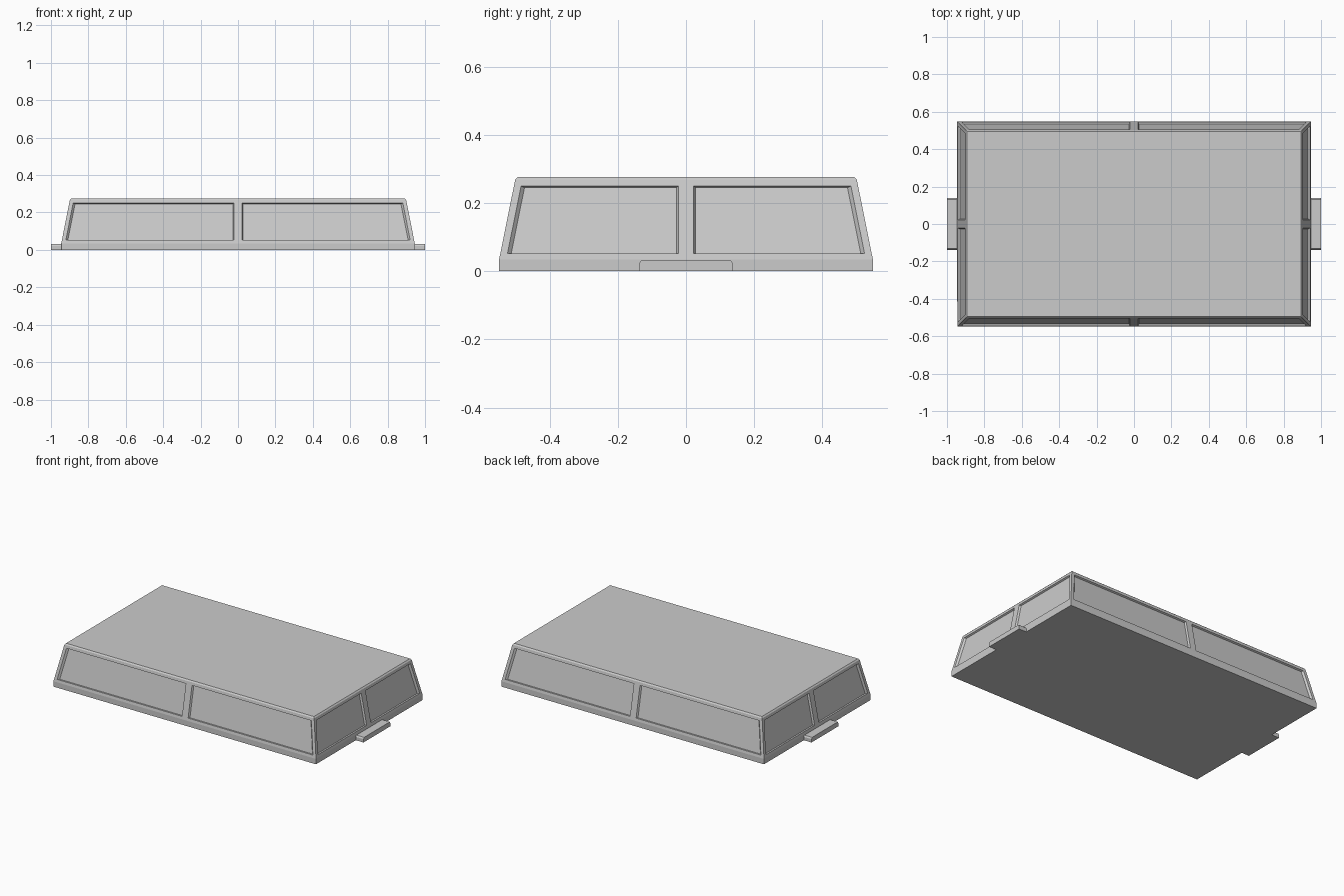
import bpy, bmesh
from mathutils import Matrix, Vector
from math import pi

if "Cube" in bpy.data.objects:
    bpy.data.objects.remove(bpy.data.objects["Cube"])

# Body rings: (half x, half y, z) from the base up to the flat roof
RINGS = [(0.945, 0.548, 0.0), (0.945, 0.548, 0.035),
         (0.899, 0.501, 0.268), (0.892, 0.494, 0.276)]
Z0, Z1 = RINGS[1][2], RINGS[2][2]
WIN_LOW, WIN_HIGH = 0.052, 0.250      # window heights
MULLION, MARGIN, DEPTH = 0.022, 0.021, 0.011


def new_object(name, bm):
    bmesh.ops.remove_doubles(bm, verts=bm.verts, dist=1e-5)
    bmesh.ops.recalc_face_normals(bm, faces=bm.faces)
    mesh = bpy.data.meshes.new(name)
    bm.to_mesh(mesh)
    bm.free()
    obj = bpy.data.objects.new(name, mesh)
    bpy.context.collection.objects.link(obj)
    return obj


def face(bm, points):
    bm.faces.new([bm.verts.new(p) for p in points])


def build_side(bm, turn):
    """One sloped wall with two recessed windows, turned to its side."""
    rot = Matrix.Rotation(turn * pi / 2, 3, 'Z')
    a, o = (0, 1) if turn % 2 == 0 else (1, 0)   # across / outward half sizes

    def half(axis, z):
        t = (z - Z0) / (Z1 - Z0)
        return RINGS[1][axis] + t * (RINGS[2][axis] - RINGS[1][axis])

    def pt(across, z, depth=0.0):
        return rot @ Vector((across, -half(o, z) + depth, z))

    def ring_pt(ring, sign):
        return rot @ Vector((sign * ring[a], -ring[o], ring[2]))

    # Lower band and small roof bevel
    for low, high in ((RINGS[0], RINGS[1]), (RINGS[2], RINGS[3])):
        face(bm, [ring_pt(low, -1), ring_pt(low, 1), ring_pt(high, 1), ring_pt(high, -1)])

    # Window frame
    def row(z):
        edge = half(a, z) - MARGIN
        return [pt(s, z) for s in (-edge, -MULLION, MULLION, edge)]

    low, high = row(WIN_LOW), row(WIN_HIGH)
    bl, br = ring_pt(RINGS[1], -1), ring_pt(RINGS[1], 1)
    tl, tr = ring_pt(RINGS[2], -1), ring_pt(RINGS[2], 1)
    face(bm, [bl, br] + low[::-1])
    face(bm, high + [tr, tl])
    face(bm, [bl, low[0], high[0], tl])
    face(bm, [low[3], br, tr, high[3]])
    face(bm, [low[1], low[2], high[2], high[1]])

    # Recessed panes with tapered reveals
    for s in (-1, 1):
        def corners(inner, outer, top, depth):
            z_top = WIN_HIGH - top
            return [pt(s * (MULLION + inner), WIN_LOW, depth),
                    pt(s * (half(a, WIN_LOW) - MARGIN - outer), WIN_LOW, depth),
                    pt(s * (half(a, z_top) - MARGIN - outer), z_top, depth),
                    pt(s * (MULLION + inner), z_top, depth)]
        rim = corners(0, 0, 0, 0)
        pane = corners(0.006, 0.011, 0.005, DEPTH)
        face(bm, pane)
        for i in range(4):
            j = (i + 1) % 4
            face(bm, [rim[i], rim[j], pane[j], pane[i]])


# Main body
bm = bmesh.new()
for turn in range(4):
    build_side(bm, turn)
for hx, hy, z in (RINGS[0], RINGS[3]):
    face(bm, [(-hx, -hy, z), (hx, -hy, z), (hx, hy, z), (-hx, hy, z)])
new_object("body", bm)

# End tabs: chamfered profile extruded outward
TAB = [(-0.138, 0), (0.138, 0), (0.138, 0.022), (0.132, 0.031),
       (-0.132, 0.031), (-0.138, 0.022)]
for name, s in (("left_tab", -1), ("right_tab", 1)):
    bm = bmesh.new()
    cap = bm.faces.new([bm.verts.new((s * 0.935, y, z)) for y, z in TAB])
    out = bmesh.ops.extrude_face_region(bm, geom=[cap], use_keep_orig=True)
    bmesh.ops.translate(bm, vec=(s * 0.065, 0, 0),
                        verts=[v for v in out["geom"] if isinstance(v, bmesh.types.BMVert)])
    new_object(name, bm)
